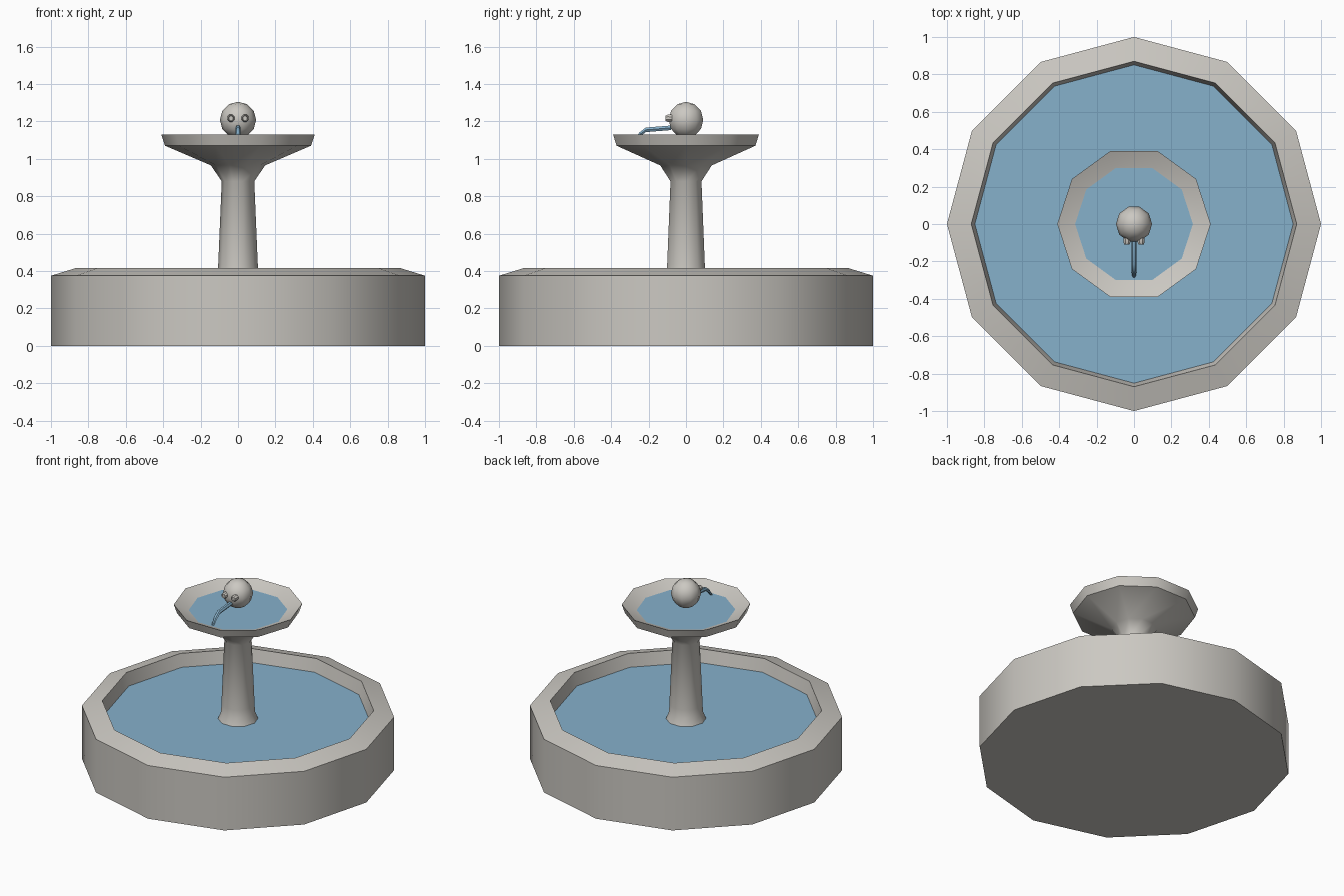
import bpy, bmesh, math
from mathutils import Matrix, Vector

cube = bpy.data.objects.get("Cube")
if cube:
    bpy.data.objects.remove(cube, do_unlink=True)


def material(name, rgb):
    mat = bpy.data.materials.new(name)
    mat.use_nodes = True
    mat.diffuse_color = (*rgb, 1)
    mat.node_tree.nodes["Principled BSDF"].inputs["Base Color"].default_value = (*rgb, 1)
    return mat


STONE = material("pale stone", (0.60, 0.58, 0.54))
WATER = material("blue water", (0.24, 0.44, 0.60))


def finish(bm, name, mat, angle=40):
    bmesh.ops.recalc_face_normals(bm, faces=bm.faces)
    mesh = bpy.data.meshes.new(name)
    bm.to_mesh(mesh)
    bm.free()
    mesh.materials.append(mat)
    obj = bpy.data.objects.new(name, mesh)
    bpy.context.collection.objects.link(obj)
    bpy.ops.object.select_all(action="DESELECT")
    obj.select_set(True)
    bpy.context.view_layer.objects.active = obj
    bpy.ops.object.shade_smooth_by_angle(angle=math.radians(angle))
    return obj


def lathe(name, profile, sides, mat, turn=0, matrix=Matrix()):
    """Revolve (radius, height) points; the open ends are capped flat."""
    bm = bmesh.new()
    rings = []
    for r, z in profile:
        angles = [math.radians(turn) + math.tau * i / sides for i in range(sides)]
        rings.append([bm.verts.new((r * math.cos(a), r * math.sin(a), z)) for a in angles])
    for low, high in zip(rings, rings[1:]):
        for i in range(sides):
            j = (i + 1) % sides
            bm.faces.new((low[i], low[j], high[j], high[i]))
    bm.faces.new(rings[0][::-1])
    bm.faces.new(rings[-1])
    bm.transform(matrix)
    return finish(bm, name, mat)


def disc(name, radius, z, sides, turn, mat):
    bm = bmesh.new()
    bmesh.ops.create_circle(bm, cap_ends=True, segments=sides, radius=radius,
                            matrix=Matrix.Translation((0, 0, z))
                            @ Matrix.Rotation(math.radians(turn), 4, "Z"))
    for face in bm.faces:
        if face.normal.z < 0:
            face.normal_flip()
    return finish(bm, name, mat)


# Lower basin with its sloping rim and pool
lathe("basin", [(1, 0), (1, 0.375), (0.87, 0.415), (0.835, 0.25)], 12, STONE)
disc("basin_water", 0.852, 0.325, 12, 0, WATER)

# Column flaring into the upper bowl
lathe("column_and_bowl", [
    (0.15, 0.26), (0.128, 0.325), (0.108, 0.375), (0.106, 0.43), (0.087, 0.88),
    (0.145, 0.965), (0.39, 1.07), (0.41, 1.13), (0.325, 1.092), (0.2, 1.06),
], 10, STONE)
disc("bowl_water", 0.315, 1.09, 10, 18, WATER)

# Round head
bm = bmesh.new()
bmesh.ops.create_uvsphere(bm, u_segments=10, v_segments=6, radius=0.097,
                          matrix=Matrix.Translation((0, 0, 1.208))
                          @ Matrix.Rotation(math.radians(18), 4, "Z"))
finish(bm, "head", STONE, 60)

# Ringed eyes facing forward
for side, x in (("left", 0.038), ("right", -0.038)):
    place = Matrix.Translation((x, -0.075, 1.217)) @ Matrix.Rotation(math.pi / 2, 4, "X")
    lathe(side + "_eye", [(0.02, 0), (0.021, 0.022), (0.015, 0.034), (0.012, 0.028)],
          8, STONE, 22.5, place)

# Spout of water arcing from the mouth into the bowl
path = [(-0.08, 1.166, 0.014), (-0.215, 1.155, 0.014),
        (-0.25, 1.128, 0.014), (-0.285, 1.085, 0.008)]
bm = bmesh.new()
rings = []
for y, z, r in path:
    ring = []
    for i in range(6):
        a = math.tau * i / 6
        ring.append(bm.verts.new(Vector((r * math.cos(a), y, z + r * math.sin(a)))))
    rings.append(ring)
for a, b in zip(rings, rings[1:]):
    for i in range(6):
        bm.faces.new((a[i], a[i - 1], b[i - 1], b[i]))
bm.faces.new(rings[0])
bm.faces.new(rings[-1])
finish(bm, "water_spout", WATER)
